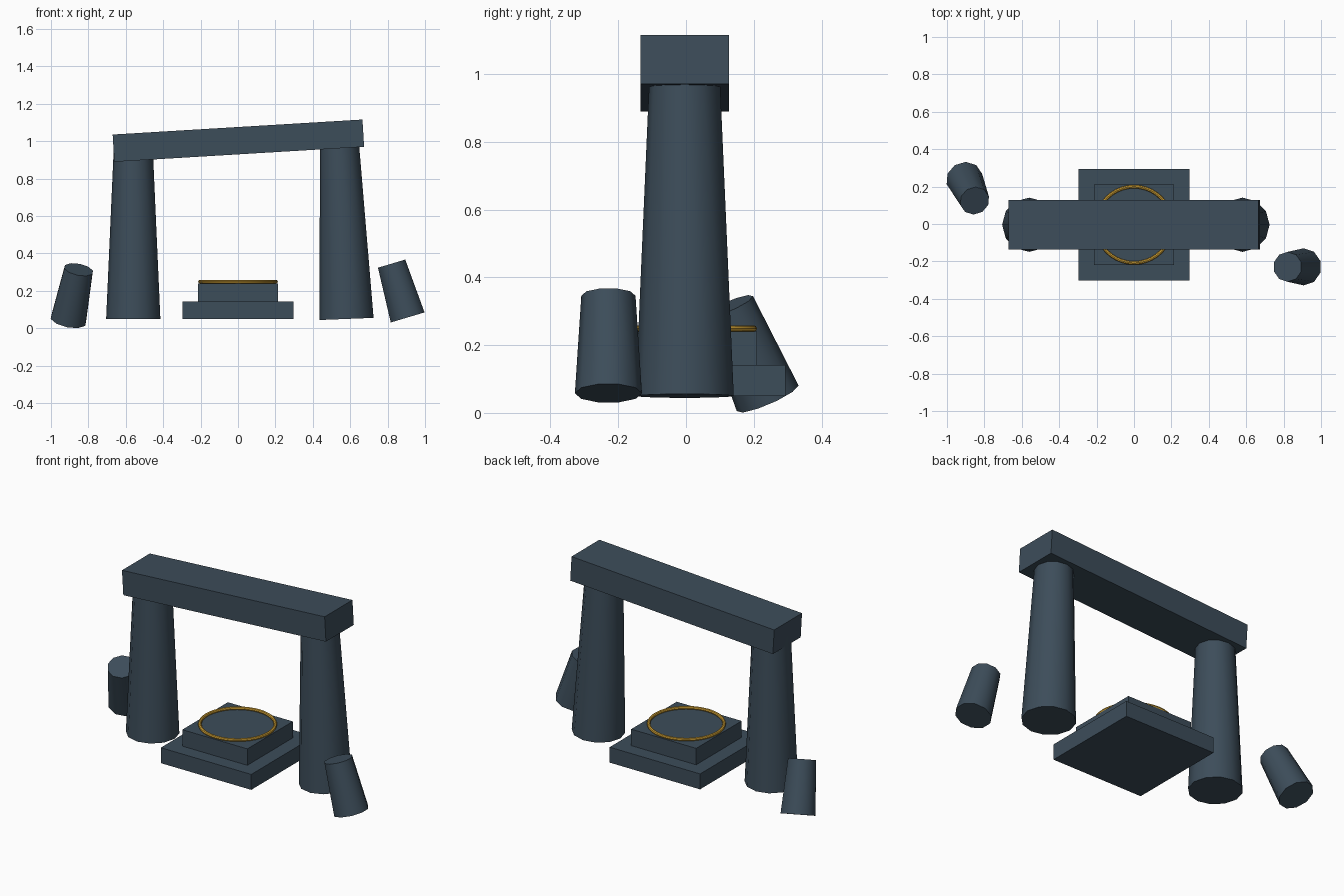
import bpy
import math

if "Cube" in bpy.data.objects:
    bpy.data.objects.remove(bpy.data.objects["Cube"])


def material(name, rgb):
    m = bpy.data.materials.new(name)
    m.diffuse_color = (*rgb, 1)
    m.use_nodes = True
    m.node_tree.nodes["Principled BSDF"].inputs["Base Color"].default_value = m.diffuse_color
    return m


slate = material("slate stone", (0.046, 0.074, 0.102))
gold = material("gold", (0.64, 0.36, 0.035))
Y = -0.004  # shared centre line of the arch and plinth


def finish(name, mat, smooth=False):
    ob = bpy.context.object
    ob.name = name
    ob.data.materials.append(mat)
    if smooth:
        bpy.ops.object.shade_smooth_by_angle(angle=math.radians(40))
    return ob


def block(name, centre, size, tilt=0):
    bpy.ops.mesh.primitive_cube_add(size=1, location=centre, rotation=(0, tilt, 0))
    bpy.context.object.scale = size
    return finish(name, slate)


def column(name, foot, r1, r2, height, sides, rot=(0, 0, 0)):
    """Tapered column whose origin is the centre of its foot."""
    bpy.ops.mesh.primitive_cone_add(vertices=sides, radius1=r1, radius2=r2, depth=height)
    ob = bpy.context.object
    for v in ob.data.vertices:
        v.co.z += height / 2
    ob.location = foot
    ob.rotation_euler = rot
    return finish(name, slate, True)


# Standing pillars, the right one leaning inwards
column("left_pillar", (-0.56, Y, 0.05), 0.145, 0.104, 0.92, 12)
column("right_pillar", (0.58, Y, 0.05), 0.145, 0.104, 0.94, 12, (0, -0.04, 0))

# Crooked lintel across the pillars
block("lintel", (0.002, Y, 1.003), (1.338, 0.262, 0.146), -0.06)

# Stepped plinth with a gold ring on top
block("plinth_base", (0, Y, 0.096), (0.596, 0.594, 0.092))
block("plinth_step", (0, Y, 0.191), (0.428, 0.428, 0.098))
bpy.ops.mesh.primitive_torus_add(location=(0, Y, 0.249), major_radius=0.204,
                                 minor_radius=0.0095, major_segments=40, minor_segments=8)
finish("gold_ring", gold, True)

# Broken column stumps leaning on either side
column("left_stump", (-0.907, 0.241, 0.043), 0.099, 0.08, 0.3, 10, (0.4, 0.2, 0))
column("right_stump", (0.907, -0.229, 0.058), 0.099, 0.08, 0.3, 10, (0, -0.29, 0))
